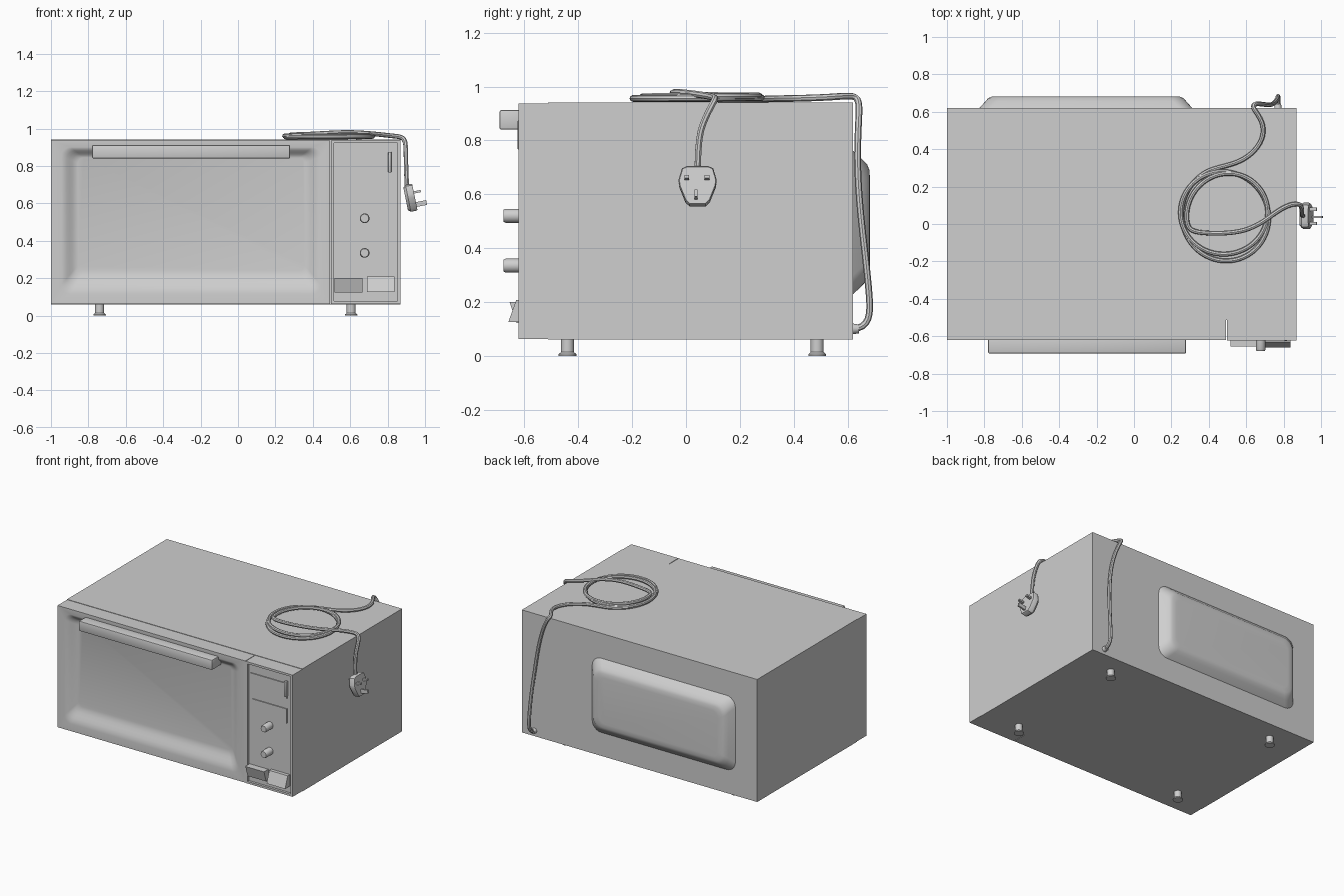
import bpy, bmesh, math
from mathutils import Matrix, Vector

if "Cube" in bpy.data.objects:
    bpy.data.objects.remove(bpy.data.objects["Cube"])

grey = bpy.data.materials.new("light grey")
grey.diffuse_color = (0.62, 0.62, 0.62, 1)
grey.use_nodes = True
grey.node_tree.nodes["Principled BSDF"].inputs["Base Color"].default_value = grey.diffuse_color


def finish(name, bm, smooth=True):
    bmesh.ops.remove_doubles(bm, verts=bm.verts, dist=0.0002)
    bmesh.ops.recalc_face_normals(bm, faces=bm.faces)
    me = bpy.data.meshes.new(name)
    bm.to_mesh(me)
    bm.free()
    ob = bpy.data.objects.new(name, me)
    bpy.context.collection.objects.link(ob)
    me.materials.append(grey)
    if smooth:
        bpy.ops.object.select_all(action='DESELECT')
        ob.select_set(True)
        bpy.context.view_layer.objects.active = ob
        bpy.ops.object.shade_smooth_by_angle(angle=math.radians(35))
    return ob


def box(name, x0, x1, y0, y1, z0, z1, bevel=0):
    bm = bmesh.new()
    bmesh.ops.create_cube(bm, size=1)
    for v in bm.verts:
        v.co = Vector(((x0 + x1) / 2 + v.co.x * (x1 - x0),
                       (y0 + y1) / 2 + v.co.y * (y1 - y0),
                       (z0 + z1) / 2 + v.co.z * (z1 - z0)))
    if bevel:
        bmesh.ops.bevel(bm, geom=bm.edges[:], offset=bevel, segments=2,
                        profile=0.5, affect='EDGES')
    return finish(name, bm)


def loft(name, rings):
    """Join rounded rectangles (x0, x1, z0, z1, radius, y) and cap both ends."""
    bm = bmesh.new()
    loops = []
    for x0, x1, z0, z1, r, y in rings:
        pts = []
        for cx, cz, a in ((x1 - r, z1 - r, 0), (x0 + r, z1 - r, 90),
                          (x0 + r, z0 + r, 180), (x1 - r, z0 + r, 270)):
            for k in range(7):
                t = math.radians(a + 15 * k)
                pts.append(bm.verts.new((cx + r * math.cos(t), y, cz + r * math.sin(t))))
        loops.append(pts)
    for a, b in zip(loops, loops[1:]):
        for i in range(len(a)):
            j = (i + 1) % len(a)
            bm.faces.new((a[i], a[j], b[j], b[i]))
    bm.faces.new(loops[0])
    bm.faces.new(loops[-1])
    return finish(name, bm)


def lathe(name, profile, matrix, seg=20):
    """Turn (radius, height) points round the local z axis."""
    bm = bmesh.new()
    rows = [[bm.verts.new(matrix @ Vector((r * math.cos(2 * math.pi * i / seg),
                                           r * math.sin(2 * math.pi * i / seg), h)))
             for i in range(seg)] for r, h in profile]
    for a, b in zip(rows, rows[1:]):
        for i in range(seg):
            j = (i + 1) % seg
            bm.faces.new((a[i], a[j], b[j], b[i]))
    bm.faces.new(rows[0])
    bm.faces.new(rows[-1])
    return finish(name, bm)


# Cabinet
box("cabinet", -1, 0.87, -0.512, 0.62, 0.06, 0.94)

# Door with a softly sloped, sunken window
rings = [(-1, 0.492, 0.063, 0.937, 0, -0.512), (-1, 0.492, 0.063, 0.937, 0, -0.62)]
for i in range(7):
    t = i / 6
    s = t * t * (3 - 2 * t)
    rings.append((-0.945 + 0.09 * t, 0.445 - 0.09 * t, 0.115 + 0.125 * t,
                  0.9 - 0.055 * t, 0.05 - 0.02 * t, -0.62 + 0.04 * s))
loft("door", rings)

# Door handle
box("door_handle", -0.78, 0.278, -0.692, -0.585, 0.84, 0.912, 0.006)

# Control panel with thin raised rim
P = (0.496, 0.87, 0.063, 0.937)
Q = (0.513, 0.853, 0.078, 0.922)
loft("control_panel", [P + (0, -0.512), P + (0, -0.622), Q + (0, -0.622), Q + (0, -0.605)])
box("display", 0.527, 0.815, -0.612, -0.6, 0.75, 0.858)
box("display_button", 0.803, 0.82, -0.625, -0.6, 0.765, 0.875, 0.003)
box("lower_display", 0.543, 0.815, -0.612, -0.6, 0.572, 0.675)

# Dials facing forward
for name, z in (("upper_dial", 0.52), ("lower_dial", 0.335)):
    m = Matrix.Translation((0.677, -0.6, z)) @ Matrix.Rotation(math.pi / 2, 4, 'X')
    lathe(name, [(0.026, 0), (0.026, 0.07), (0.022, 0.078)], m)

# Push buttons, with a slanted front
for name, x0, x1, z0, z1, top, low in (("left_button", 0.517, 0.665, 0.122, 0.2, -0.655, -0.63),
                                       ("right_button", 0.69, 0.836, 0.125, 0.208, -0.63, -0.66)):
    ob = box(name, x0, x1, -0.65, -0.6, z0, z1)
    for v in ob.data.vertices:
        if v.co.y < -0.62:
            v.co.y = top if v.co.z > 0.16 else low

# Rear bulge
loft("rear_bulge", [(-0.83, 0.315, 0.225, 0.765, 0.07, 0.615),
                    (-0.825, 0.31, 0.23, 0.76, 0.07, 0.622),
                    (-0.795, 0.28, 0.262, 0.728, 0.07, 0.655),
                    (-0.78, 0.265, 0.28, 0.71, 0.07, 0.673),
                    (-0.76, 0.245, 0.3, 0.69, 0.06, 0.681),
                    (-0.73, 0.215, 0.33, 0.66, 0.05, 0.683)])

# Feet
for side, x in (("left", -0.74), ("right", 0.605)):
    for end, y in (("front", -0.44), ("rear", 0.487)):
        lathe(f"{end}_{side}_foot", [(0.033, 0), (0.033, 0.006), (0.024, 0.014), (0.024, 0.065)],
              Matrix.Translation((x, y, 0)))

# Power cord: up the back, coiled on top, then over the right side
path = [(0.77, 0.61, 0.1), (0.77, 0.65, 0.1), (0.77, 0.685, 0.13), (0.77, 0.682, 0.22),
        (0.765, 0.665, 0.38), (0.75, 0.645, 0.55), (0.73, 0.635, 0.72),
        (0.69, 0.64, 0.86), (0.65, 0.645, 0.94), (0.63, 0.63, 0.965), (0.66, 0.59, 0.965),
        (0.695, 0.53, 0.96), (0.69, 0.45, 0.957), (0.63, 0.37, 0.955), (0.54, 0.32, 0.955)]
turns, start = 2.28, math.radians(105)
steps = 48
for i in range(steps + 1):
    t = i / steps
    a = start + t * turns * 2 * math.pi
    r = 0.25 - 0.035 * t + 0.012 * math.sin(3.1 * a / 2)
    path.append((0.487 + r * math.cos(a), 0.052 + r * math.sin(a), 0.953 + 0.014 * t))
path += [(0.4, -0.05, 0.97), (0.5, -0.05, 0.977), (0.6, -0.035, 0.98), (0.69, 0.01, 0.975),
         (0.76, 0.065, 0.968), (0.83, 0.105, 0.96), (0.885, 0.11, 0.955), (0.897, 0.09, 0.92),
         (0.898, 0.06, 0.86), (0.898, 0.045, 0.8), (0.903, 0.043, 0.69)]
cu = bpy.data.curves.new("power_cord", 'CURVE')
cu.dimensions = '3D'
cu.bevel_depth = 0.0125
cu.bevel_resolution = 2
cu.use_fill_caps = True
sp = cu.splines.new('NURBS')
sp.points.add(len(path) - 1)
for p, c in zip(sp.points, path):
    p.co = (*c, 1)
sp.order_u = 4
sp.use_endpoint_u = True
sp.resolution_u = 4
cord = bpy.data.objects.new("power_cord", cu)
bpy.context.collection.objects.link(cord)
cu.materials.append(grey)
bpy.ops.object.select_all(action='DESELECT')
cord.select_set(True)
bpy.context.view_layer.objects.active = cord
bpy.ops.object.convert(target='MESH')
bpy.ops.object.shade_smooth_by_angle(angle=math.radians(40))
lathe("cord_grommet", [(0.02, 0), (0.016, 0.025)],
      Matrix.Translation((0.77, 0.618, 0.1)) @ Matrix.Rotation(-math.pi / 2, 4, 'X'), 12)

# Plug: shield outline in the y-z plane, extruded along x and tilted
tilt = Matrix.Translation((0.922, 0.043, 0.628)) @ Matrix.Rotation(-0.2, 4, 'Y')
half = [(0.04, 0.074), (0.058, 0.066), (0.071, 0.022), (0.068, 0.0), (0.045, -0.058), (0.03, -0.072)]
outline = half + [(-y, z) for y, z in reversed(half)]
bm = bmesh.new()
layers = [[bm.verts.new(tilt @ Vector((x, y * s, z * s))) for y, z in outline]
          for x, s in ((-0.026, 0.84), (-0.012, 1), (0.018, 1), (0.024, 0.95))]
for a, b in zip(layers, layers[1:]):
    for i in range(len(a)):
        j = (i + 1) % len(a)
        bm.faces.new((a[i], a[j], b[j], b[i]))
bm.faces.new(layers[0])
bm.faces.new(layers[-1])
finish("plug", bm)

# Plug pins
for name, y, z, w, h, length in (("earth_pin", -0.006, -0.04, 0.012, 0.026, 0.08),
                                 ("left_pin", -0.04, 0.026, 0.018, 0.012, 0.062),
                                 ("right_pin", 0.035, 0.026, 0.018, 0.012, 0.062)):
    ob = box(name, 0.015, length, y - w / 2, y + w / 2, z - h / 2, z + h / 2)
    ob.data.transform(tilt)
